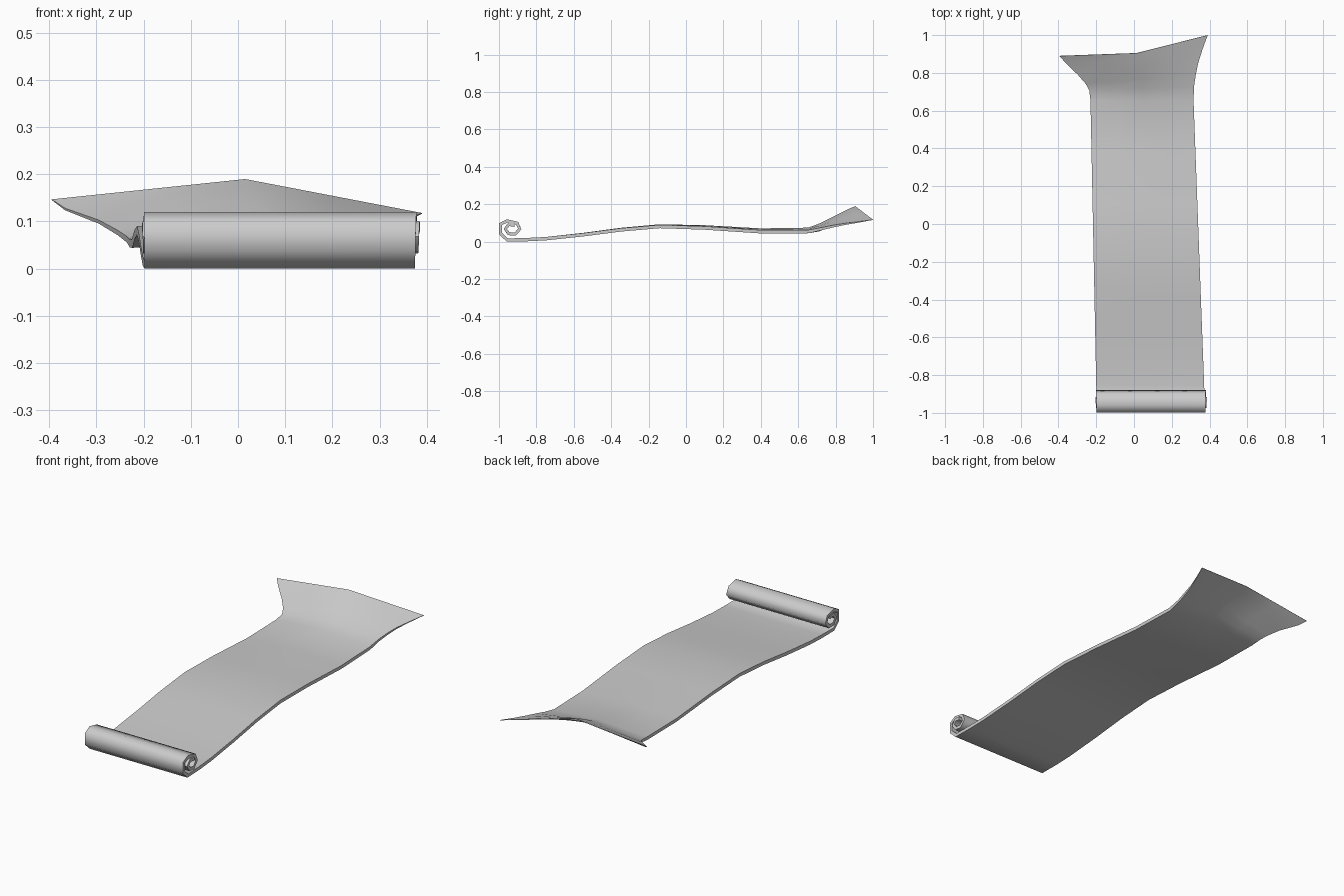
import bpy, bmesh
from mathutils import Vector

if "Cube" in bpy.data.objects:
    bpy.data.objects.remove(bpy.data.objects["Cube"])

THICK = 0.018
stations = []  # each: left, middle, right points and thickness weight

# Spiral roll at the front, listed from its inner end outward (y, z)
spiral = [(-0.917, 0.088), (-0.948, 0.092), (-0.966, 0.068), (-0.948, 0.043),
          (-0.914, 0.040), (-0.889, 0.067), (-0.903, 0.099), (-0.957, 0.111),
          (-0.991, 0.094), (-0.991, 0.042), (-0.955, 0.009)]
n = len(spiral)
for i, (y, z) in enumerate(spiral):
    t = i / (n - 1)
    xl, xr = -0.203 + 0.005 * t, 0.386 - 0.011 * t
    stations.append(([(xl, y, z), ((xl + xr) / 2, y, z), (xr, y, z)], 1))

# Long wavy strip: y, edge height, crown of the middle
for y, z, crown in [(-0.85, 0.011, 0), (-0.75, 0.016, 0), (-0.55, 0.037, 0.001),
                    (-0.35, 0.063, 0.002), (-0.14, 0.081, 0.003), (0.1, 0.073, 0.006),
                    (0.4, 0.053, 0.009), (0.655, 0.054, 0.012)]:
    t = (y + 0.95) / 1.6
    xl, xr = -0.198 - 0.032 * t, 0.375 - 0.06 * t
    stations.append(([(xl, y, z), (0.05, y, z + crown), (xr, y, z)], 1))

# Flared, lifted end
stations += [
    ([(-0.236, 0.71, 0.062), (0.045, 0.72, 0.092), (0.317, 0.73, 0.070)], 0.8),
    ([(-0.255, 0.745, 0.076), (0.04, 0.77, 0.118), (0.326, 0.79, 0.083)], 0.7),
    ([(-0.295, 0.79, 0.099), (0.035, 0.82, 0.145), (0.338, 0.85, 0.094)], 0.5),
    ([(-0.367, 0.86, 0.126), (0.025, 0.87, 0.172), (0.362, 0.925, 0.105)], 0.3),
    ([(-0.395, 0.89, 0.146), (0.015, 0.905, 0.189), (0.39, 1.0, 0.117)], 0.1)]

# Sheet: four panels across every station
bm = bmesh.new()
weight = bm.verts.layers.deform.verify()
rows = []
for pts, w in stations:
    l, m, r = map(Vector, pts)
    row = [bm.verts.new(p) for p in (l, l.lerp(m, 0.5), m, m.lerp(r, 0.5), r)]
    for v in row:
        v[weight][0] = w
    rows.append(row)
for a, b in zip(rows, rows[1:]):
    for i in range(4):
        bm.faces.new((a[i], a[i + 1], b[i + 1], b[i]))
mesh = bpy.data.meshes.new("unrolled_sheet")
bm.normal_update()
bm.to_mesh(mesh)
bm.free()
sheet = bpy.data.objects.new("unrolled_sheet", mesh)
bpy.context.collection.objects.link(sheet)
sheet.vertex_groups.new(name="thickness")

# Thickness, tapering to a thin edge at the flare
solid = sheet.modifiers.new("thickness", "SOLIDIFY")
solid.thickness = THICK
solid.offset = 0
solid.vertex_group = "thickness"

bpy.context.view_layer.objects.active = sheet
sheet.select_set(True)
bpy.ops.object.modifier_apply(modifier=solid.name)
bpy.ops.object.shade_smooth_by_angle(angle=1.2)
